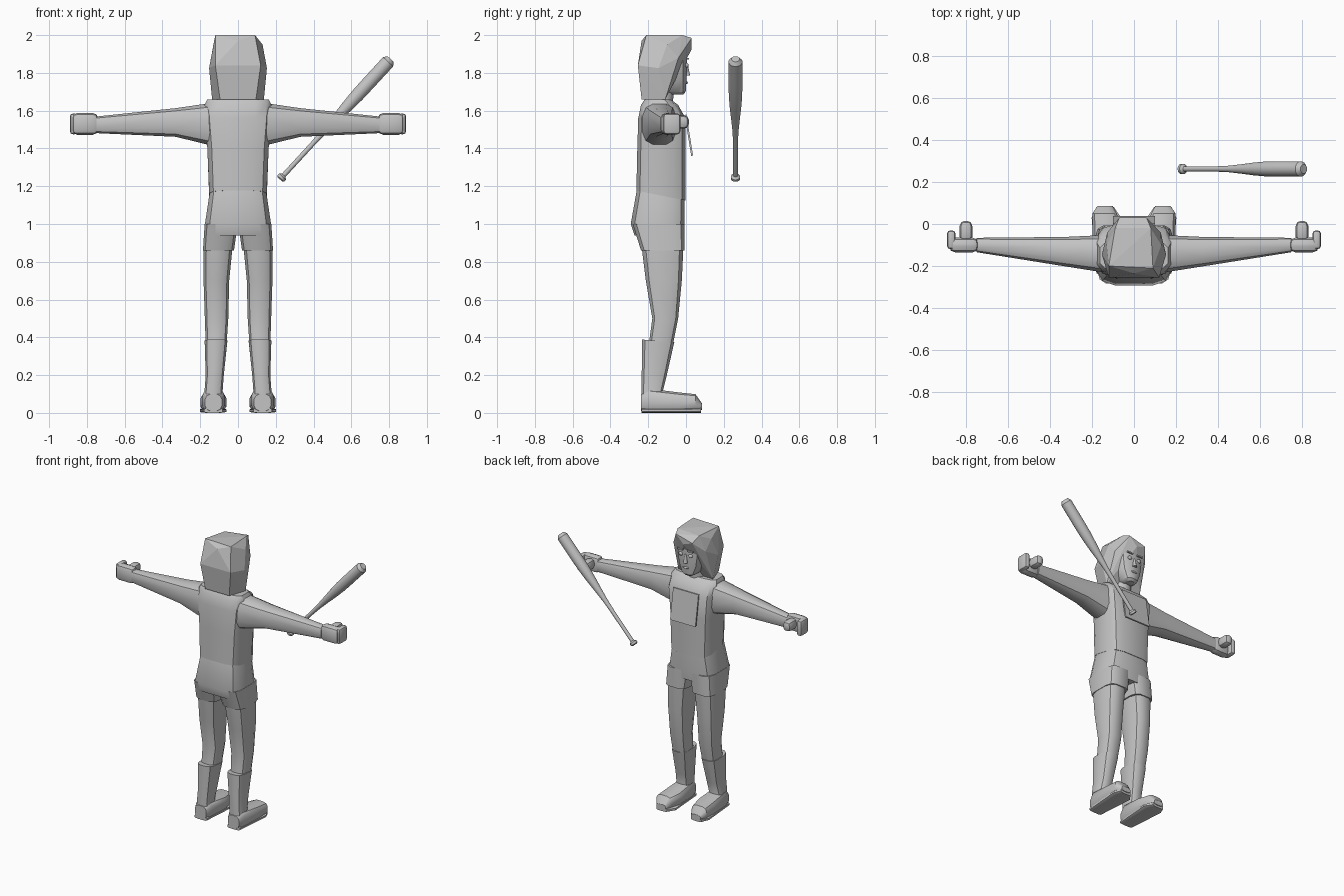
import bpy, bmesh, math
from mathutils import Vector, Matrix

default_cube = bpy.data.objects.get("Cube")
if default_cube:
    bpy.data.objects.remove(default_cube, do_unlink=True)

shade = (.55, .55, .55, 1)
grey = bpy.data.materials.new("plain grey")
grey.use_nodes = True
grey.diffuse_color = shade
grey.node_tree.nodes["Principled BSDF"].inputs["Base Color"].default_value = shade


def finish(name, bm, smooth_angle):
    """Turn a bmesh into a finished, shaded object."""
    bmesh.ops.recalc_face_normals(bm, faces=bm.faces)
    mesh = bpy.data.meshes.new(name)
    bm.to_mesh(mesh)
    bm.free()
    obj = bpy.data.objects.new(name, mesh)
    bpy.context.collection.objects.link(obj)
    mesh.materials.append(grey)
    bpy.ops.object.select_all(action='DESELECT')
    obj.select_set(True)
    bpy.context.view_layer.objects.active = obj
    bpy.ops.object.shade_smooth_by_angle(angle=math.radians(smooth_angle))
    return obj


def rounded_ring(sides, power):
    """Unit superellipse: a circle at power two, nearly a square at high powers."""
    for i in range(sides):
        turn = math.tau * (i + .5) / sides
        cosine, sine = math.cos(turn), math.sin(turn)
        yield (math.copysign(abs(cosine) ** (2 / power), cosine),
               math.copysign(abs(sine) ** (2 / power), sine))


def loft(name, axis, sections, sides=12, power=3, side=1, angle=35):
    """Skin rounded sections (position, low a, high a, low b, high b) along an axis."""
    bm = bmesh.new()
    rings = []
    for along, a_low, a_high, b_low, b_high in sections:
        ring = []
        for u, v in rounded_ring(sides, power):
            a = (a_low + a_high + u * (a_high - a_low)) / 2
            b = (b_low + b_high + v * (b_high - b_low)) / 2
            place = {'x': (along, a, b), 'y': (a, along, b), 'z': (a, b, along)}[axis]
            ring.append(bm.verts.new(place))
        rings.append(ring)
    for low, high in zip(rings, rings[1:]):
        for i in range(sides):
            j = (i + 1) % sides
            bm.faces.new((low[i], low[j], high[j], high[i]))
    bm.faces.new(rings[0])
    bm.faces.new(rings[-1])
    bm.transform(Matrix.Diagonal((side, 1, 1, 1)))
    return finish(name, bm, angle)


def trunk(name, sections, power=4):
    """Loft upwards from (height, half width, back, front)."""
    return loft(name, 'z', [(height, -half, half, back, front)
                            for height, half, back, front in sections], power=power)


def slant_edge(obj, below, above, slope):
    """Tilt the edge ring lying between two heights so that it drops to the front."""
    for vertex in obj.data.vertices:
        if below < vertex.co.z < above:
            vertex.co.z -= slope * (vertex.co.y + .13)


def block(name, centre, size, tilt=0, rounding=0):
    """Box, with its edges rounded off by a share of its smallest side."""
    bm = bmesh.new()
    bmesh.ops.create_cube(bm, size=1)
    bm.transform(Matrix.Diagonal((*size, 1)))
    if rounding:
        bmesh.ops.bevel(bm, geom=bm.edges[:], offset=rounding * min(size),
                        segments=2, profile=.5, affect='EDGES')
    bm.transform(Matrix.Translation(centre) @ Matrix.Rotation(tilt, 4, 'X'))
    return finish(name, bm, 40 if rounding else 0)


def ball(name, centre, size):
    bm = bmesh.new()
    bmesh.ops.create_uvsphere(bm, u_segments=10, v_segments=6, radius=.5)
    bm.transform(Matrix.Translation(centre) @ Matrix.Diagonal((*size, 1)))
    return finish(name, bm, 60)


# Shirt with a slanted hem, and the loose flap on the chest
shirt = trunk("shirt", [
    (1.15, .155, -.265, 0), (1.4, .165, -.26, 0), (1.56, .18, -.255, 0),
    (1.63, .18, -.24, -.04), (1.66, .165, -.22, -.08)])
slant_edge(shirt, below=1, above=1.3, slope=.2)
block("chest_flap", centre=(0, .015, 1.47), size=(.2, .01, .22), tilt=.16)

# Hips of the shorts
hips = trunk("hips", [
    (1.17, .15, -.26, -.005), (1, .178, -.295, -.005), (.94, .18, -.275, -.01)])
slant_edge(hips, below=1.1, above=1.3, slope=.2)

for label, side in (("left", 1), ("right", -1)):
    # Short leg, trouser leg and boot
    loft(label + "_shorts_leg", 'z', [
        (1, 0, .178, -.285, -.005), (.86, .02, .187, -.24, -.005)], side=side, power=4)
    loft(label + "_trouser_leg", 'z', [
        (.9, .025, .184, -.24, -.01), (.7, .045, .184, -.215, -.02),
        (.5, .05, .177, -.18, -.04), (.35, .06, .172, -.2, -.07)], side=side)
    boot = loft(label + "_boot", 'z', [
        (.38, .055, .178, -.235, -.06), (.2, .074, .172, -.236, -.1),
        (.12, .08, .178, -.237, -.12), (.04, .075, .185, -.237, -.1)], side=side)
    slant_edge(boot, below=.3, above=.5, slope=.08)

    # Foot with a rounded toe, on a flat sole
    loft(label + "_foot", 'y', [
        (-.238, .085, .175, .01, .1), (-.2, .07, .19, 0, .13),
        (-.04, .06, .2, 0, .11), (.05, .08, .2, .01, .1),
        (.085, .1, .175, .015, .05)], side=side)
    loft(label + "_sole", 'y', [
        (-.236, .08, .18, 0, .025), (.03, .06, .203, 0, .025),
        (.08, .095, .18, 0, .03)], side=side, power=4)

    # Outstretched arm
    loft(label + "_arm", 'x', [
        (.13, -.235, -.05, 1.41, 1.645), (.33, -.203, -.06, 1.46, 1.615),
        (.75, -.135, -.065, 1.48, 1.57)], side=side)

    # Half closed hand: palm, curled fingers and thumb
    for part, centre, size in (
            ("palm", (.81, -.1, 1.53), (.14, .07, .115)),
            ("fingers", (.87, -.075, 1.53), (.04, .09, .11)),
            ("thumb", (.8, -.035, 1.54), (.06, .1, .07))):
        middle = Vector(centre)
        middle.x *= side
        block(label + "_" + part, middle, size, rounding=.4)

    # Eye and eyebrow
    ball(label + "_eye", (side * .038, .004, 1.84), (.034, .02, .026))
    block(label + "_eyebrow", (side * .04, .01, 1.875), (.045, .01, .01))

# Neck, head and face
trunk("neck", [(1.6, .07, -.2, -.07), (1.74, .055, -.17, -.06)], power=2)
trunk("head", [
    (1.685, .03, -.09, -.015), (1.7, .055, -.13, 0),
    (1.76, .085, -.18, .005), (1.84, .1, -.2, .008), (1.93, .095, -.2, .008)], power=2.6)
trunk("nose", [(1.785, .016, -.01, .022), (1.845, .006, -.01, .01)], power=2)
ball("mouth", (0, .002, 1.748), (.05, .016, .014))

# Faceted bob of hair: a hull round its corner points
crown_and_fringe = [(-.12, -.2, 2), (.09, -.21, 2), (-.09, -.02, 1.99), (.08, -.02, 2),
                    (0, -.235, 1.97), (-.07, .03, 1.95), (.06, .03, 1.985), (0, .03, 1.925)]
paired_corners = {
    "upper side": (.13, -.1, 1.95),
    "temple": (.127, -.04, 1.88),
    "widest point": (.153, -.145, 1.825),
    "back": (.12, -.255, 1.84),
    "nape": (.095, -.235, 1.66),
    "front tip": (.137, -.11, 1.66),
}
bm = bmesh.new()
for corner in crown_and_fringe:
    bm.verts.new(corner)
for x, y, z in paired_corners.values():
    for side in (1, -1):
        bm.verts.new((side * x, y, z))
bmesh.ops.convex_hull(bm, input=bm.verts)
finish("hair", bm, 0)

# Bat floating beside the body: knob, thin handle, smooth swell, rounded end
bat_length = .866
bat_sections = []
for step in range(11):
    share = step / 10
    swell = min(max((share - .3) / .45, 0), 1)
    radius = .013 + .024 * swell * swell * (3 - 2 * swell)
    bat_sections.append((share * bat_length, radius))
handle_end, barrel_end = bat_sections[0], bat_sections[-1]
bat_sections[:1] = [(0, .018), (.006, .025), (.02, .025), (.03, .013)]
bat_sections[-1:] = [(bat_length - .02, barrel_end[1]), (bat_length, .022)]
bat = loft("bat", 'z', [(along, -radius, radius, -radius, radius)
                        for along, radius in bat_sections], sides=16, power=2)
bat.location = (.222, .262, 1.236)
bat.rotation_euler.y = math.radians(42.6)
